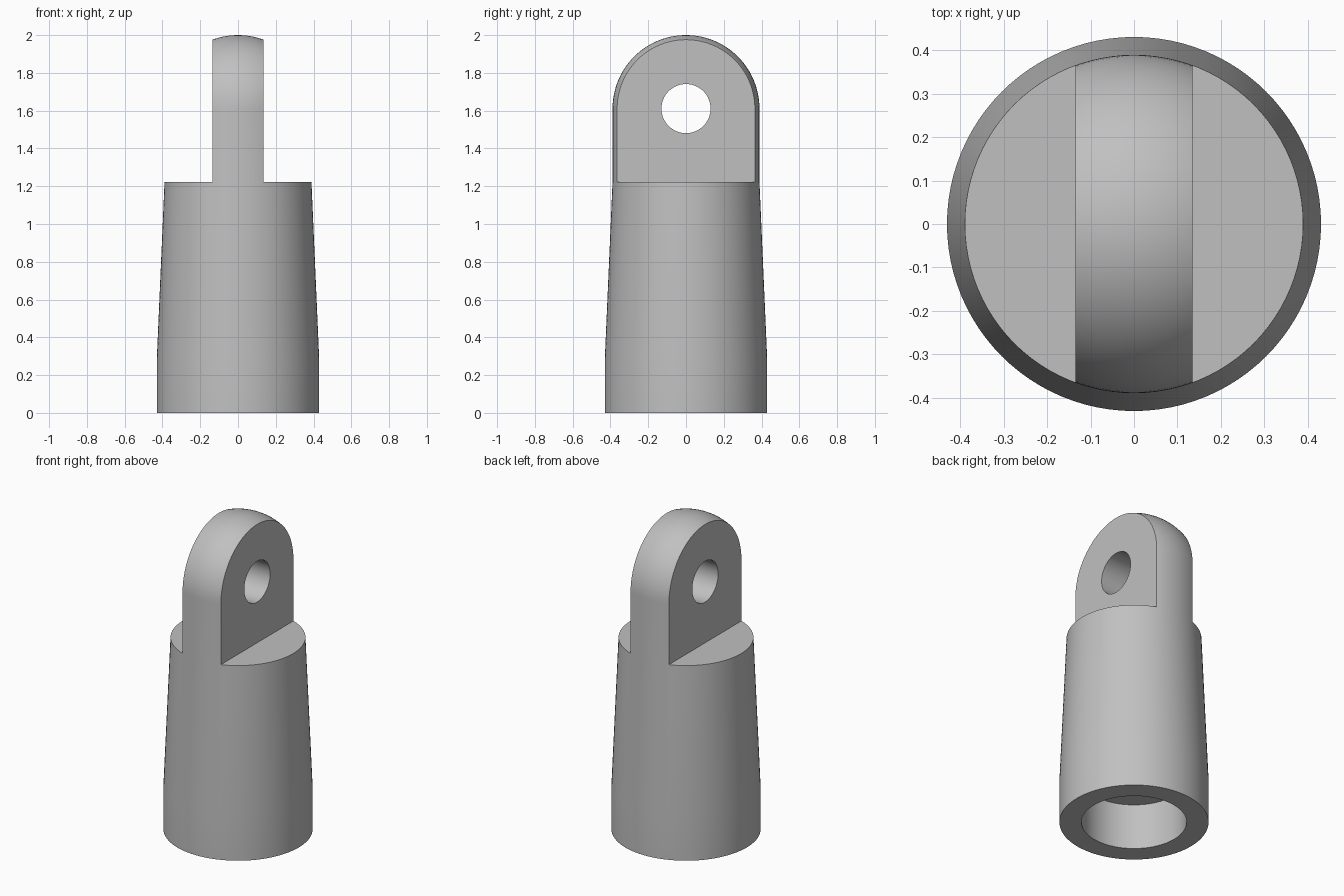
import bpy, bmesh
from math import sin, cos, pi, radians
from mathutils import Matrix, Vector

cube = bpy.data.objects.get("Cube")
if cube:
    bpy.data.objects.remove(cube, do_unlink=True)

BASE_R, NECK_R, BORE_R = 0.43, 0.389, 0.303
BORE_TOP, TAPER_Z, SHOULDER = 0.29, 0.28, 1.222
EYE_Z = 2 - NECK_R
EYE_R, LUG_HALF = 0.13, 0.135

grey = bpy.data.materials.new("plain grey")
grey.use_nodes = True
colour = (0.53, 0.53, 0.53, 1)
grey.diffuse_color = colour
grey.node_tree.nodes["Principled BSDF"].inputs["Base Color"].default_value = colour


def make_object(name, bm):
    bmesh.ops.recalc_face_normals(bm, faces=bm.faces)
    mesh = bpy.data.meshes.new(name)
    bm.to_mesh(mesh)
    bm.free()
    mesh.materials.append(grey)
    obj = bpy.data.objects.new(name, mesh)
    bpy.context.collection.objects.link(obj)
    return obj


def lathe(name, profile, steps=96):
    bm = bmesh.new()
    verts = [bm.verts.new((r, 0, z)) for r, z in profile]
    edges = [bm.edges.new(pair) for pair in zip(verts, verts[1:])]
    bmesh.ops.spin(bm, geom=verts + edges, cent=(0, 0, 0), axis=(0, 0, 1),
                   angle=2 * pi, steps=steps)
    bmesh.ops.remove_doubles(bm, verts=bm.verts, dist=1e-5)
    return make_object(name, bm)


def cut(target, cutter):
    cutter.hide_render = True
    mod = target.modifiers.new("cut", "BOOLEAN")
    mod.operation = "DIFFERENCE"
    mod.solver = "EXACT"
    mod.object = cutter
    bpy.context.view_layer.objects.active = target
    bpy.ops.object.modifier_apply(modifier=mod.name)
    bpy.data.objects.remove(cutter, do_unlink=True)


# Turned blank: blind socket below, tapered body, domed top
dome = [(NECK_R * cos(a), EYE_Z + NECK_R * sin(a))
        for a in (i * pi / 48 for i in range(24))]
profile = [(0, BORE_TOP), (BORE_R, BORE_TOP), (BORE_R, 0), (BASE_R, 0),
           (BASE_R, TAPER_Z), (NECK_R, SHOULDER)] + dome + [(0, 2)]
rod_end = lathe("rod_end", profile)

# Mill both sides away to leave the flat lug
for side in (-1, 1):
    bm = bmesh.new()
    centre = Vector((side * (LUG_HALF + 0.5), 0, SHOULDER + 0.5))
    bmesh.ops.create_cube(bm, size=1,
                          matrix=Matrix.Translation(centre))
    cut(rod_end, make_object("side_cutter", bm))

# Drill the cross hole through the lug
bm = bmesh.new()
bmesh.ops.create_cone(bm, cap_ends=True, segments=64, radius1=EYE_R,
                      radius2=EYE_R, depth=1,
                      matrix=Matrix.Translation((0, 0, EYE_Z)) @ Matrix.Rotation(pi / 2, 4, "Y"))
cut(rod_end, make_object("hole_cutter", bm))

# Smooth the turned surfaces, keep machined edges crisp
bpy.ops.object.select_all(action="DESELECT")
rod_end.select_set(True)
bpy.context.view_layer.objects.active = rod_end
bpy.ops.object.shade_smooth_by_angle(angle=radians(20))
